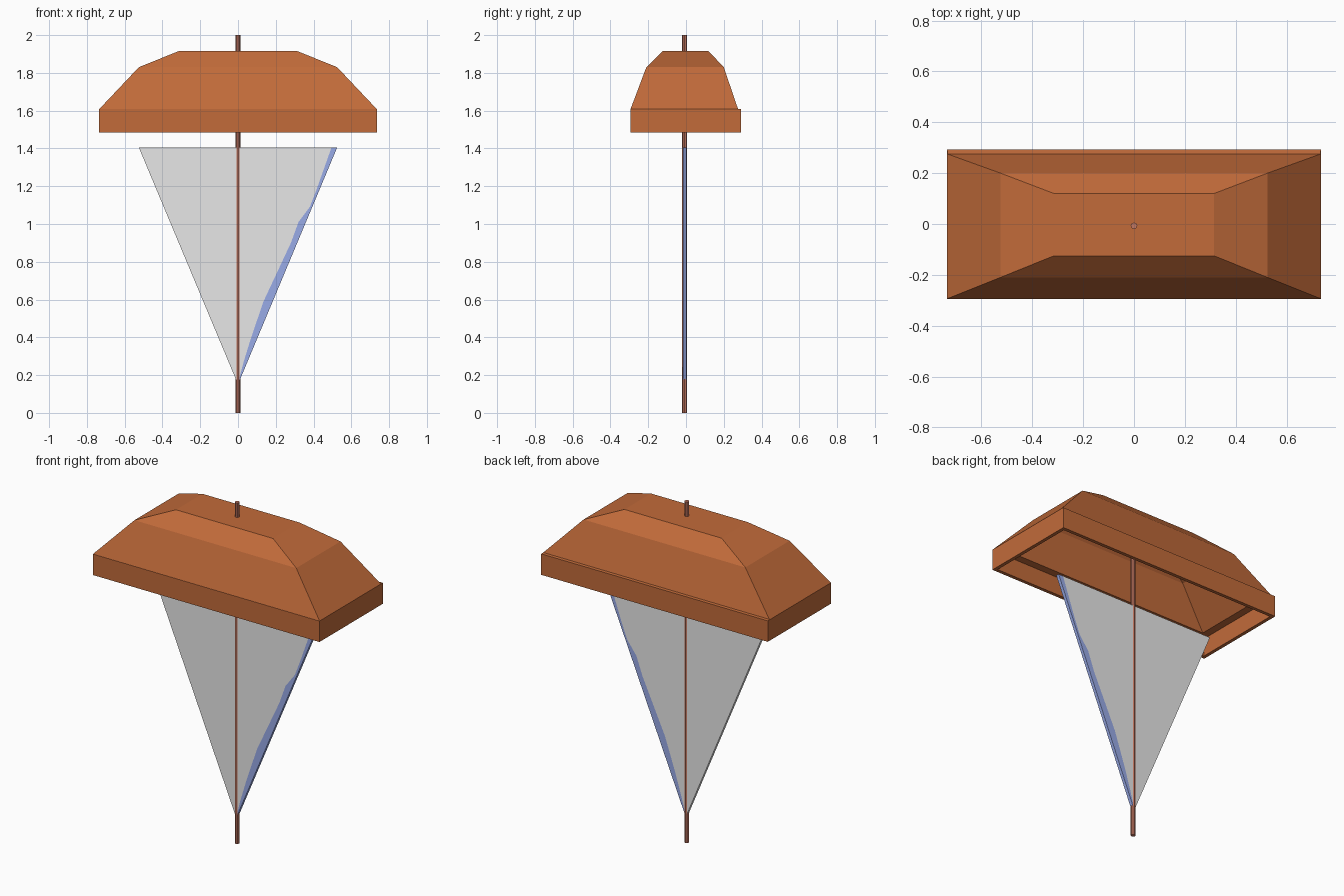
import bpy, bmesh

if "Cube" in bpy.data.objects:
    bpy.data.objects.remove(bpy.data.objects["Cube"])


def material(name, r, g, b):
    lin = [((c / 255 + 0.055) / 1.055) ** 2.4 for c in (r, g, b)]
    m = bpy.data.materials.new(name)
    m.diffuse_color = (*lin, 1)
    m.use_nodes = True
    m.node_tree.nodes["Principled BSDF"].inputs["Base Color"].default_value = m.diffuse_color
    return m


def make_object(name, bm, mats):
    mesh = bpy.data.meshes.new(name)
    bm.to_mesh(mesh)
    bm.free()
    for m in mats:
        mesh.materials.append(m)
    ob = bpy.data.objects.new(name, mesh)
    bpy.context.collection.objects.link(ob)
    return ob


orange = material("burnt_orange", 194, 107, 58)
grey = material("light_grey", 231, 231, 231)
blue = material("soft_blue", 153, 171, 232)
wood = material("reddish_wood", 196, 120, 98)

# Hollow canopy: rectangular rings lofted down the outside and back up inside
rings = [  # half width, front y, back y, z
    (0.315, -0.125, 0.120, 1.915),
    (0.525, -0.210, 0.200, 1.830),
    (0.733, -0.293, 0.275, 1.610),
    (0.735, -0.295, 0.292, 1.608),
    (0.735, -0.295, 0.292, 1.485),
    (0.715, -0.275, 0.272, 1.485),
    (0.715, -0.275, 0.272, 1.590),
    (0.670, -0.230, 0.220, 1.590),
    (0.490, -0.180, 0.170, 1.805),
    (0.300, -0.110, 0.105, 1.895),
]
bm = bmesh.new()
loops = [[bm.verts.new(p) for p in
          ((-w, f, z), (w, f, z), (w, b, z), (-w, b, z))]
         for w, f, b, z in rings]
for a, b in zip(loops, loops[1:]):
    for i in range(4):
        j = (i + 1) % 4
        bm.faces.new((a[i], b[i], b[j], a[j]))
bm.faces.new(loops[0])
bm.faces.new(loops[-1][::-1])
bmesh.ops.recalc_face_normals(bm, faces=bm.faces)
make_object("canopy", bm, [orange])

# Triangular cloth with an uneven blue stripe along its right edge
stripe = [(0.17, 0.003), (0.27, 0.03), (0.40, 0.07), (0.59, 0.135),
          (0.90, 0.28), (1.01, 0.32), (1.09, 0.38), (1.18, 0.415),
          (1.405, 0.495)]
bm = bmesh.new()
rows = []
for z, x in stripe:
    half = 0.008 + 0.517 * (z - 0.17) / 1.235
    rows.append([bm.verts.new((px, -0.007, z)) for px in (-half, x, half)])
for a, b in zip(rows, rows[1:]):
    for i in range(2):
        face = bm.faces.new((a[i], a[i + 1], b[i + 1], b[i]))
        face.material_index = i
cloth = make_object("hanging_cloth", bm, [grey, blue])
solid = cloth.modifiers.new("thickness", 'SOLIDIFY')
solid.thickness = 0.019
solid.offset = 0

# Centre pole
bm = bmesh.new()
bmesh.ops.create_cone(bm, cap_ends=True, segments=8,
                      radius1=0.013, radius2=0.013, depth=2)
bmesh.ops.translate(bm, verts=bm.verts, vec=(0, -0.007, 1))
make_object("pole", bm, [wood])
